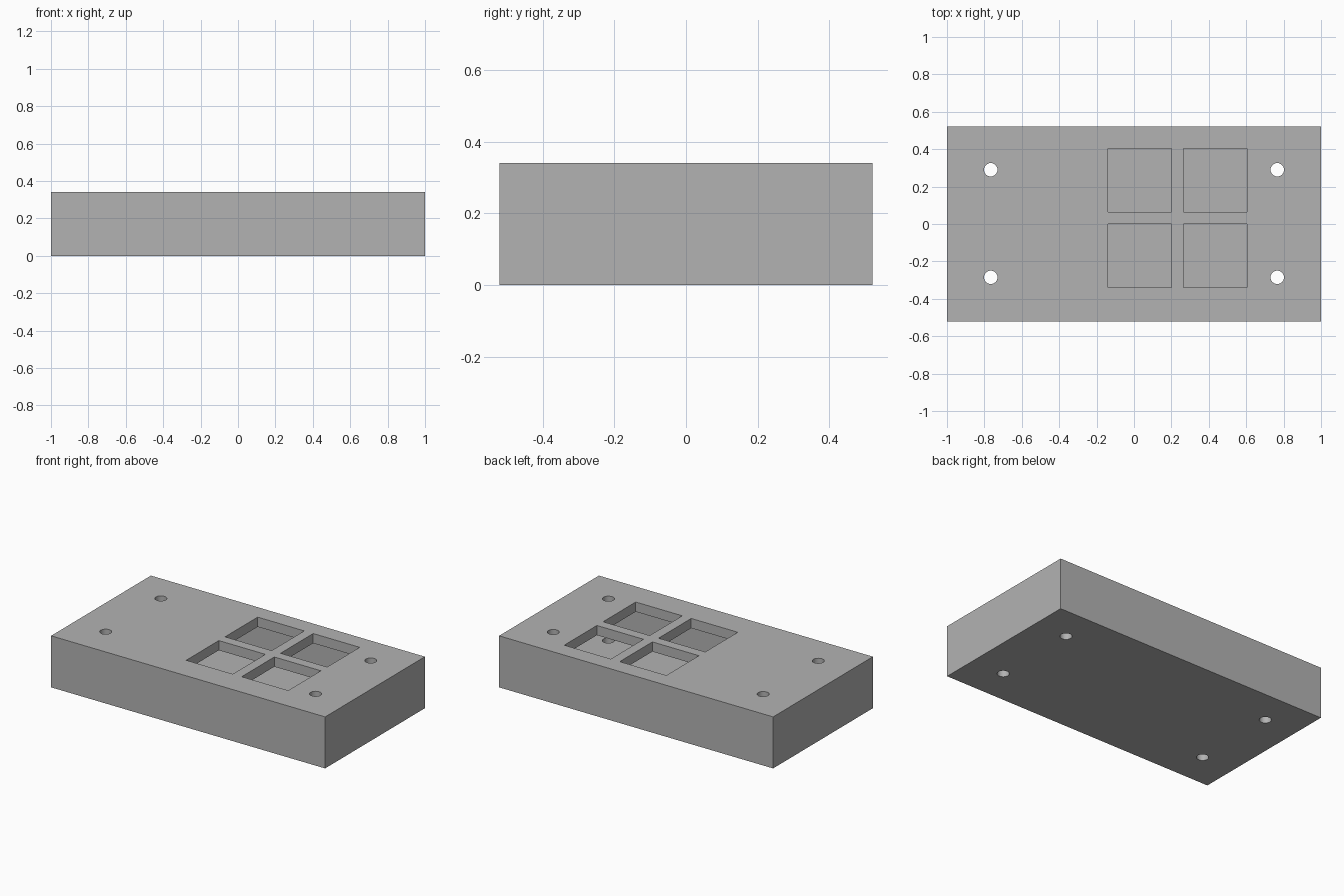
import bpy

cube = bpy.data.objects.get("Cube")
if cube:
    bpy.data.objects.remove(cube, do_unlink=True)

LENGTH, DEPTH, HEIGHT, WALL = 2.0, 1.04, 0.34, 0.064

grey = bpy.data.materials.new("plain_grey")
grey.use_nodes = True
colour = (0.45, 0.45, 0.45, 1)
grey.diffuse_color = colour
grey.node_tree.nodes["Principled BSDF"].inputs["Base Color"].default_value = colour


def box(name, centre, size):
    bpy.ops.mesh.primitive_cube_add(size=1, location=centre)
    ob = bpy.context.object
    ob.name = name
    ob.scale = size
    bpy.ops.object.transform_apply(location=False, rotation=False, scale=True)
    ob.data.materials.append(grey)
    return ob


def cut(target, cutter):
    mod = target.modifiers.new(cutter.name, "BOOLEAN")
    mod.operation = "DIFFERENCE"
    mod.solver = "EXACT"
    mod.object = cutter
    bpy.context.view_layer.objects.active = target
    bpy.ops.object.modifier_apply(modifier=mod.name)
    bpy.data.objects.remove(cutter, do_unlink=True)


# Hollow case with even walls
case = box("hollow_case", (0, 0, HEIGHT / 2), (LENGTH, DEPTH, HEIGHT))
cut(case, box("cavity", (0, 0, HEIGHT / 2),
              (LENGTH - 2 * WALL, DEPTH - 2 * WALL, HEIGHT - 2 * WALL)))

# Four square windows through the lid
for x in (0.03, 0.435):
    for y in (-0.17, 0.235):
        cut(case, box("window", (x, y, HEIGHT), (0.34, 0.34, 0.24)))

# Screw holes through lid and floor
for x in (-0.766, 0.766):
    for y in (-0.285, 0.29):
        bpy.ops.mesh.primitive_cylinder_add(vertices=32, radius=0.036, depth=1,
                                            location=(x, y, HEIGHT / 2))
        hole = bpy.context.object
        hole.name = "screw_hole"
        hole.data.materials.append(grey)
        cut(case, hole)

# Smooth hole walls, crisp box edges
bpy.ops.object.select_all(action="DESELECT")
case.select_set(True)
bpy.context.view_layer.objects.active = case
bpy.ops.object.shade_smooth_by_angle()
